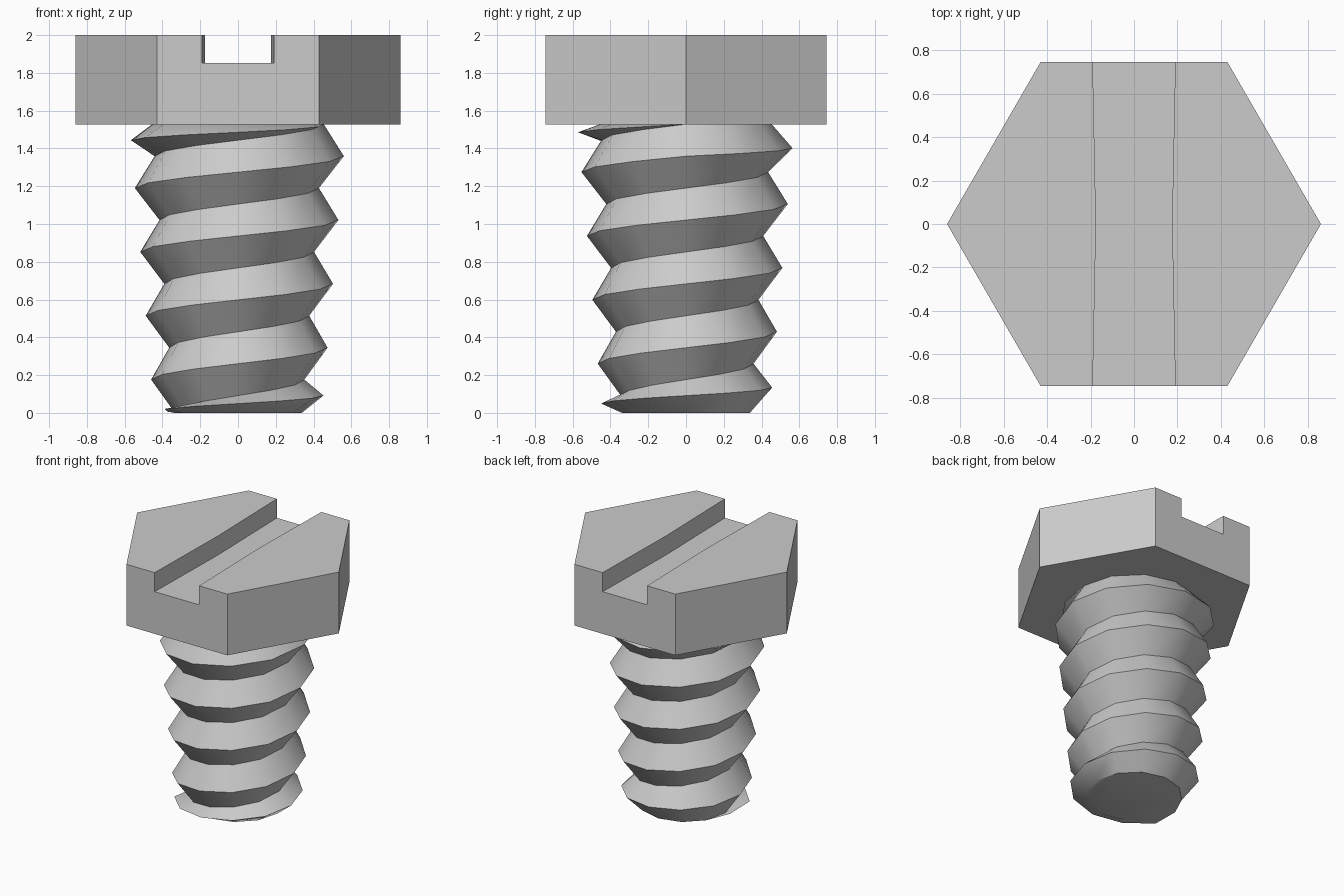
import bpy, bmesh, math

if "Cube" in bpy.data.objects:
    bpy.data.objects.remove(bpy.data.objects["Cube"])

PITCH, HEIGHT, SIDES = 0.338, 1.528, 12


def finish(name, bm):
    bmesh.ops.remove_doubles(bm, verts=bm.verts, dist=0.0005)
    bmesh.ops.recalc_face_normals(bm, faces=bm.faces)
    mesh = bpy.data.meshes.new(name)
    bm.to_mesh(mesh)
    bm.free()
    obj = bpy.data.objects.new(name, mesh)
    bpy.context.collection.objects.link(obj)
    return obj


def prism(name, outline, z0, z1):
    bm = bmesh.new()
    face = bm.faces.new([bm.verts.new((x, y, z0)) for x, y in outline])
    top = bmesh.ops.extrude_face_region(bm, geom=[face])["geom"]
    for v in top:
        if isinstance(v, bmesh.types.BMVert):
            v.co.z = z1
    return finish(name, bm)


def core_radius(z):
    return 0.338 + 0.076 * z


def crest(u):
    """Radius and height of the thread edge after u turns, flattened at both ends."""
    if u < -0.501:
        return core_radius(0), 0.0
    if u > 4.999:
        return core_radius(HEIGHT), HEIGHT
    if u < 0.5:
        z = 0.007 + PITCH / 2 * (u + 0.5)
    elif u < 4:
        z = 0.007 + PITCH * u
    else:
        z = 0.007 + PITCH * 4 + PITCH / 2 * (u - 4)
    r = 0.445 + 0.085 * z
    if u < -0.49:
        r = 0.375
    if u > 4.76:
        r += (core_radius(HEIGHT) - r) * (u - 4.75) * 4
    return r, z


def root(u):
    z = min(max(0.007 + PITCH * (u + 0.5), 0.0), HEIGHT)
    return core_radius(z), z


# Threaded shank: helical grid of alternating crests and roots
bm = bmesh.new()
columns = []
for i in range(SIDES + 1):
    a = 2 * math.pi * i / SIDES
    col = []
    for k in range(-3, 7):
        for r, z in (crest(k + i / SIDES), root(k + i / SIDES)):
            col.append(bm.verts.new((r * math.cos(a), r * math.sin(a), z)))
    columns.append(col)
for a, b in zip(columns, columns[1:]):
    for j in range(len(a) - 1):
        bm.faces.new((a[j], b[j], b[j + 1], a[j + 1]))
for row in (0, -1):
    bm.faces.new([c[row] for c in columns[:-1]])
shank = finish("threaded_shank", bm)
bpy.context.view_layer.objects.active = shank
shank.select_set(True)
bpy.ops.object.shade_smooth_by_angle(angle=math.radians(40))

# Hexagonal head
R = 0.86
head = prism("hex_head", [(R * math.cos(math.pi * i / 3), R * math.sin(math.pi * i / 3))
                          for i in range(6)], 1.528, 2.0)

# Driver slot, slightly narrower in the middle
slot = prism("slot_cutter", [(-0.191, -0.8), (0.191, -0.8), (0.175, 0),
                             (0.191, 0.8), (-0.191, 0.8), (-0.175, 0)], 1.853, 2.1)
slot.hide_render = True
slot.hide_viewport = True
cut = head.modifiers.new("slot", 'BOOLEAN')
cut.operation = 'DIFFERENCE'
cut.solver = 'EXACT'
cut.object = slot
